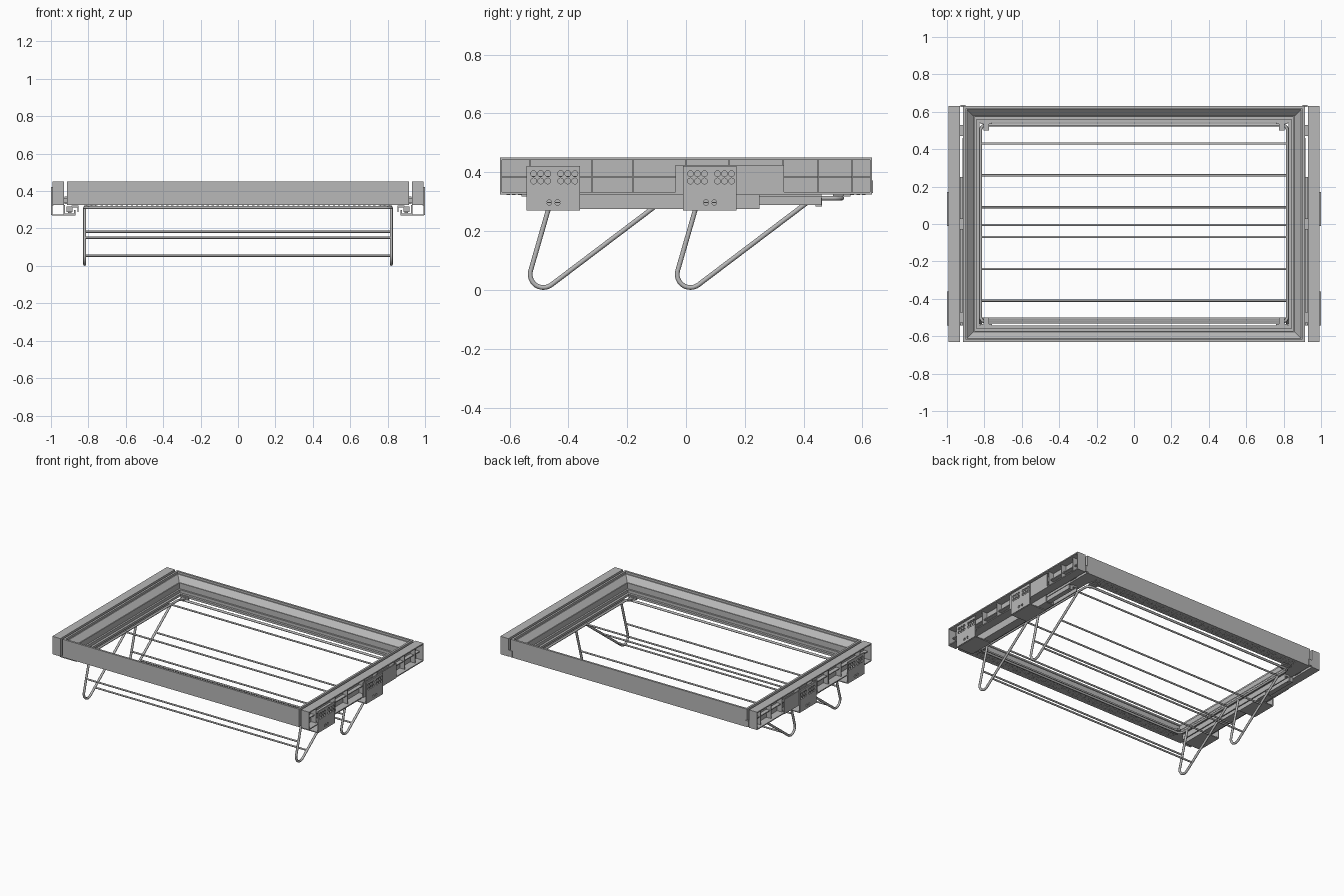
import bpy, bmesh, math
from mathutils import Matrix, Vector

cube = bpy.data.objects.get("Cube")
if cube:
    bpy.data.objects.remove(cube, do_unlink=True)

grey = bpy.data.materials.new("satin grey metal")
GREY = (0.48, 0.48, 0.48, 1)
grey.use_nodes = True
grey.diffuse_color = GREY
grey.node_tree.nodes["Principled BSDF"].inputs["Base Color"].default_value = GREY


def finish(name, bm):
    bmesh.ops.recalc_face_normals(bm, faces=bm.faces[:])
    me = bpy.data.meshes.new(name)
    bm.to_mesh(me)
    bm.free()
    me.materials.append(grey)
    ob = bpy.data.objects.new(name, me)
    bpy.context.collection.objects.link(ob)
    return ob


def add_box(bm, x, y, z):
    size = Vector((x[1] - x[0], y[1] - y[0], z[1] - z[0]))
    mid = Vector((x[0] + x[1], y[0] + y[1], z[0] + z[1])) / 2
    m = Matrix.Translation(mid) @ Matrix.Diagonal(size).to_4x4()
    bmesh.ops.create_cube(bm, size=1, matrix=m)


def add_disc(bm, centre, radius, depth, axis="Z", sides=12):
    m = Matrix.Translation(centre)
    if axis == "X":
        m = m @ Matrix.Rotation(math.pi / 2, 4, "Y")
    bmesh.ops.create_cone(bm, cap_ends=True, segments=sides, radius1=radius,
                          radius2=radius, depth=depth, matrix=m)


def mirrored(name, bm):
    """Make the left part and its mirror image on the right."""
    left = finish("left_" + name, bm)
    bm = bmesh.new()
    bm.from_mesh(left.data)
    bmesh.ops.scale(bm, vec=(-1, 1, 1), verts=bm.verts[:])
    finish("right_" + name, bm)


def wire(name, points, radius, closed=False):
    cu = bpy.data.curves.new(name, "CURVE")
    cu.dimensions = "3D"
    cu.bevel_depth = radius
    cu.bevel_resolution = 2
    cu.use_fill_caps = True
    sp = cu.splines.new("POLY")
    sp.points.add(len(points) - 1)
    for p, co in zip(sp.points, points):
        p.co = (*co, 1)
    sp.use_cyclic_u = closed
    tmp = bpy.data.objects.new(name, cu)
    bpy.context.collection.objects.link(tmp)
    dg = bpy.context.evaluated_depsgraph_get()
    me = bpy.data.meshes.new_from_object(tmp.evaluated_get(dg))
    bpy.data.objects.remove(tmp, do_unlink=True)
    me.materials.clear()
    me.materials.append(grey)
    for f in me.polygons:
        f.use_smooth = len(f.vertices) == 4
        f.material_index = 0
    ob = bpy.data.objects.new(name, me)
    bpy.context.collection.objects.link(ob)


# Stepped frame: a profile of (inset, height) carried round a mitred rectangle
profile = [(0, .325), (0, .45), (.014, .45), (.014, .435), (.02, .435), (.055, .40),
           (.06, .40), (.06, .36), (.072, .36), (.072, .34), (.088, .34), (.088, .325)]
bm = bmesh.new()
rings = []
for sx, sy in ((1, 1), (-1, 1), (-1, -1), (1, -1)):
    rings.append([bm.verts.new((sx * (.913 - d), sy * (.632 - d), z)) for d, z in profile])
for i in range(4):
    a, b = rings[i], rings[(i + 1) % 4]
    for j in range(len(profile)):
        k = (j + 1) % len(profile)
        bm.faces.new((a[j], a[k], b[k], b[j]))
finish("main_frame", bm)

# Perforated strips under the front and back of the frame
for name, side in (("front", -1), ("back", 1)):
    bm = bmesh.new()
    for row in (.565, .585, .605):
        for i in range(61):
            add_disc(bm, (-.81 + i * .027, side * row, .3245), .006, .003, sides=8)
    finish(name + "_perforation", bm)

# Side rails: channels open to the outside, with ribs and end caps
bm = bmesh.new()
Y = (-.632, .632)
add_box(bm, (.93, .938), Y, (.325, .45))
add_box(bm, (.93, .992), Y, (.442, .45))
add_box(bm, (.93, .992), Y, (.325, .332))
add_box(bm, (.938, .965), Y, (.382, .388))
for end in (-.629, .629):
    add_box(bm, (.93, .992), (end - .003, end + .003), (.325, .45))
for y in (-.53, -.32, -.18, .0, .145, .33, .45, .565):
    add_box(bm, (.936, .975), (y - .003, y + .003), (.33, .444))
mirrored("side_rail", bm)

# Drawer runners below the rails
bm = bmesh.new()
add_box(bm, (.925, .932), (-.54, .25), (.275, .325))
add_box(bm, (.87, .932), (-.54, .25), (.275, .281))
add_box(bm, (.87, .876), (-.54, .25), (.275, .298))
add_box(bm, (.885, .918), (-.54, .46), (.288, .318))
add_box(bm, (.852, .89), (-.54, .46), (.312, .324))
add_box(bm, (.852, .859), (-.54, .46), (.288, .324))
add_box(bm, (.89, .91), (.44, .462), (.284, .312))
mirrored("runner", bm)

# Small corner joints between frame and rails
bm = bmesh.new()
for y in (-.5, .0, .5):
    add_box(bm, (.91, .932), (y - .03, y + .03), (.335, .36))
add_box(bm, (.9, .928), (.625, .636), (.33, .372))
mirrored("rail_joint", bm)


# Mounting brackets with drilled holes
def bracket(name, y0, y1):
    bm = bmesh.new()
    add_box(bm, (.993, 1), (y0, y1), (.272, .422))
    plate = finish("plate", bm)
    bm = bmesh.new()
    for group in (.025, .117):
        for col in range(3):
            for z in (.37, .395):
                add_disc(bm, (1, y0 + group + col * .024, z), .010, .1, "X")
    for y in (.078, .106):
        add_disc(bm, (1, y0 + y, .297), .009, .1, "X")
    cutter = finish("cutter", bm)
    cutter.hide_render = True
    mod = plate.modifiers.new("holes", "BOOLEAN")
    mod.object = cutter
    mod.operation = "DIFFERENCE"
    mod.solver = "EXACT"
    dg = bpy.context.evaluated_depsgraph_get()
    me = bpy.data.meshes.new_from_object(plate.evaluated_get(dg))
    bm = bmesh.new()
    bm.from_mesh(me)
    for ob in (plate, cutter):
        bpy.data.objects.remove(ob, do_unlink=True)
    add_box(bm, (.87, .995), (y0, y1), (.27, .276))
    for y in (.078, .106):
        add_box(bm, (.994, .998), (y0 + y - .012, y0 + y + .012), (.295, .299))
    mirrored(name, bm)


bracket("front_bracket", -.543, -.36)
bracket("middle_bracket", -.01, .172)
bm = bmesh.new()
add_box(bm, (.986, .993), (-.035, .333), (.322, .424))
mirrored("bracket_back_plate", bm)

# Rounded wire rim hanging just under the frame
rim = []
R = .03
for cx, cy, start in ((.79, .5, 0), (-.79, .5, 90), (-.79, -.495, 180), (.79, -.495, 270)):
    for i in range(7):
        a = math.radians(start + i * 15)
        rim.append((cx + R * math.cos(a), cy + R * math.sin(a), .312))
wire("wire_rim", rim, .008, True)

# Two hanging shelves: bent side wires joined by cross rods
for name, shift in (("front", 0), ("back", .5)):
    bend = [(-.457, .312)]
    for i in range(13):
        a = math.radians(165 + i * 142 / 12)
        bend.append((-.485 + .045 * math.cos(a), .053 + .045 * math.sin(a)))
    bend.append((-.068, .312))
    for side, sx in (("left", .82), ("right", -.82)):
        wire(f"{name}_{side}_shelf_wire", [(sx, y + shift, z) for y, z in bend], .008)
    for i, (y, z) in enumerate(((-.505, .15), (-.41, .054), (-.24, .182), (-.07, .312))):
        wire(f"{name}_shelf_rod_{i + 1}",
             [(-.82, y + shift, z), (.82, y + shift, z)], .006)

# Clips holding the wire rim to the frame
bm = bmesh.new()
for s in (-1, 1):
    add_box(bm, (.76, .82), sorted((s * .535, s * .56)), (.318, .334))
    add_box(bm, (.775, .805), sorted((s * .50, s * .56)), (.32, .328))
    add_disc(bm, (.79, s * .515, .324), .015, .014)
mirrored("rim_clips", bm)
